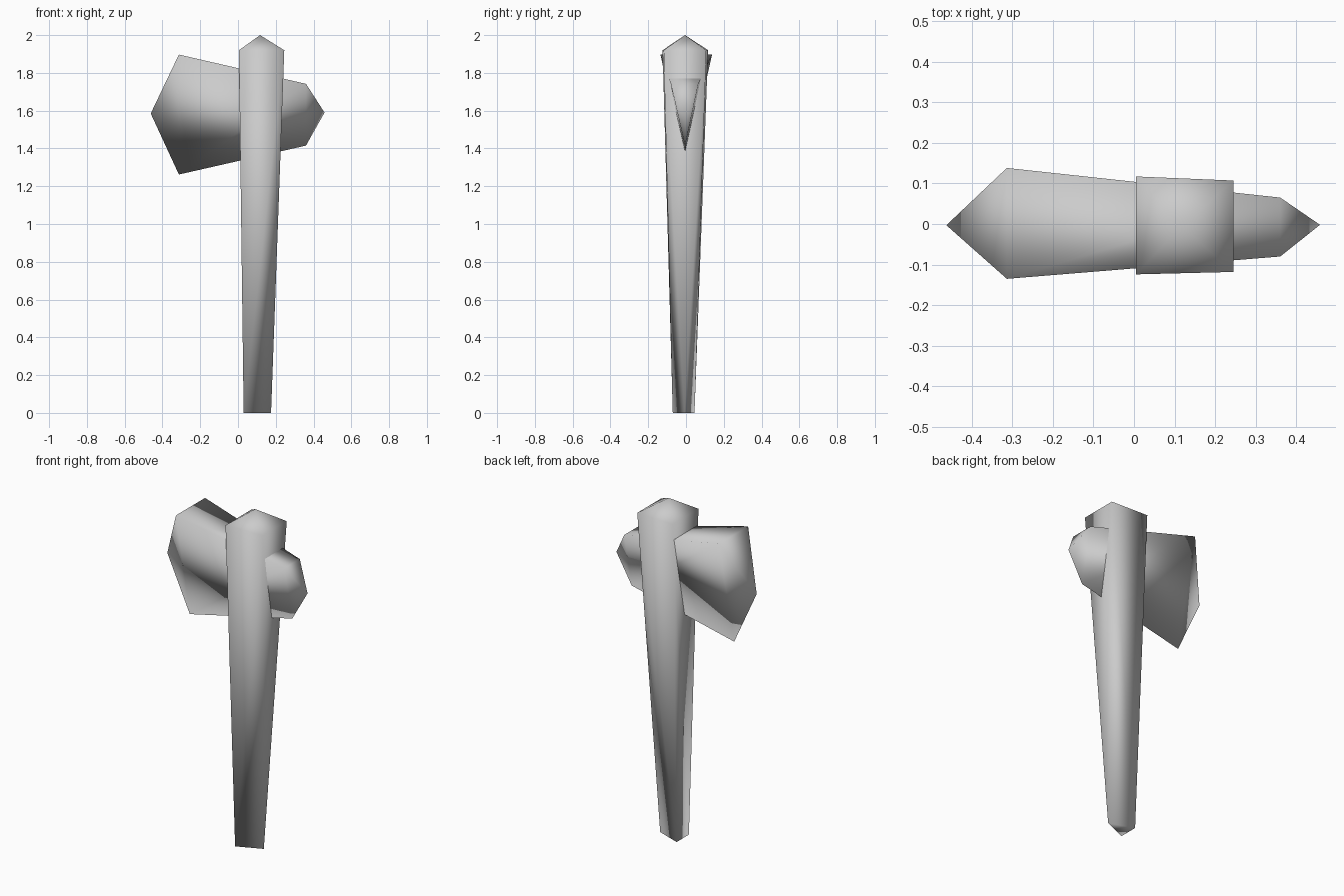
import bpy
import bmesh

default_cube = bpy.data.objects.get("Cube")
if default_cube:
    bpy.data.objects.remove(default_cube, do_unlink=True)

# One plain grey for the whole tool
grey = bpy.data.materials.new("stone_grey")
grey.use_nodes = True
colour = (0.6, 0.6, 0.6, 1)
grey.diffuse_color = colour
grey.node_tree.nodes["Principled BSDF"].inputs["Base Color"].default_value = colour


def faceted_solid(name, corners):
    """Wrap a convex, smooth-shaded solid around a few corner points."""
    bm = bmesh.new()
    for corner in corners:
        bm.verts.new(corner)
    bmesh.ops.convex_hull(bm, input=bm.verts[:])
    bmesh.ops.recalc_face_normals(bm, faces=bm.faces[:])
    for face in bm.faces:
        face.smooth = True
    mesh = bpy.data.meshes.new(name)
    bm.to_mesh(mesh)
    bm.free()
    mesh.materials.append(grey)
    obj = bpy.data.objects.new(name, mesh)
    bpy.context.scene.collection.objects.link(obj)
    return obj


def wedge_section(x, y_front, y_back, z_top, z_bottom):
    """Triangular cross-section: flat on top, keel at the bottom."""
    return [(x, y_front, z_top), (x, y_back, z_top), (x, -0.005, z_bottom)]


# Handle: pointed square top tapering to a three-cornered foot
foot = [(0.03, -0.07, 0), (0.175, -0.008, 0), (0.03, 0.045, 0)]
shoulder = [(0.005, -0.124, 1.92), (0.245, -0.118, 1.92),
            (0.245, 0.107, 1.92), (0.005, 0.117, 1.92)]
faceted_solid("handle", foot + shoulder + [(0.117, -0.005, 2)])

# Head: wedge through the handle, wide at the blade, narrow at the back spike
blade = wedge_section(-0.313, -0.135, 0.138, 1.897, 1.262)
spike = wedge_section(0.36, -0.08, 0.065, 1.742, 1.415)
tips = [(-0.462, -0.003, 1.585), (0.458, -0.002, 1.59)]
faceted_solid("axe_head", blade + spike + tips)
